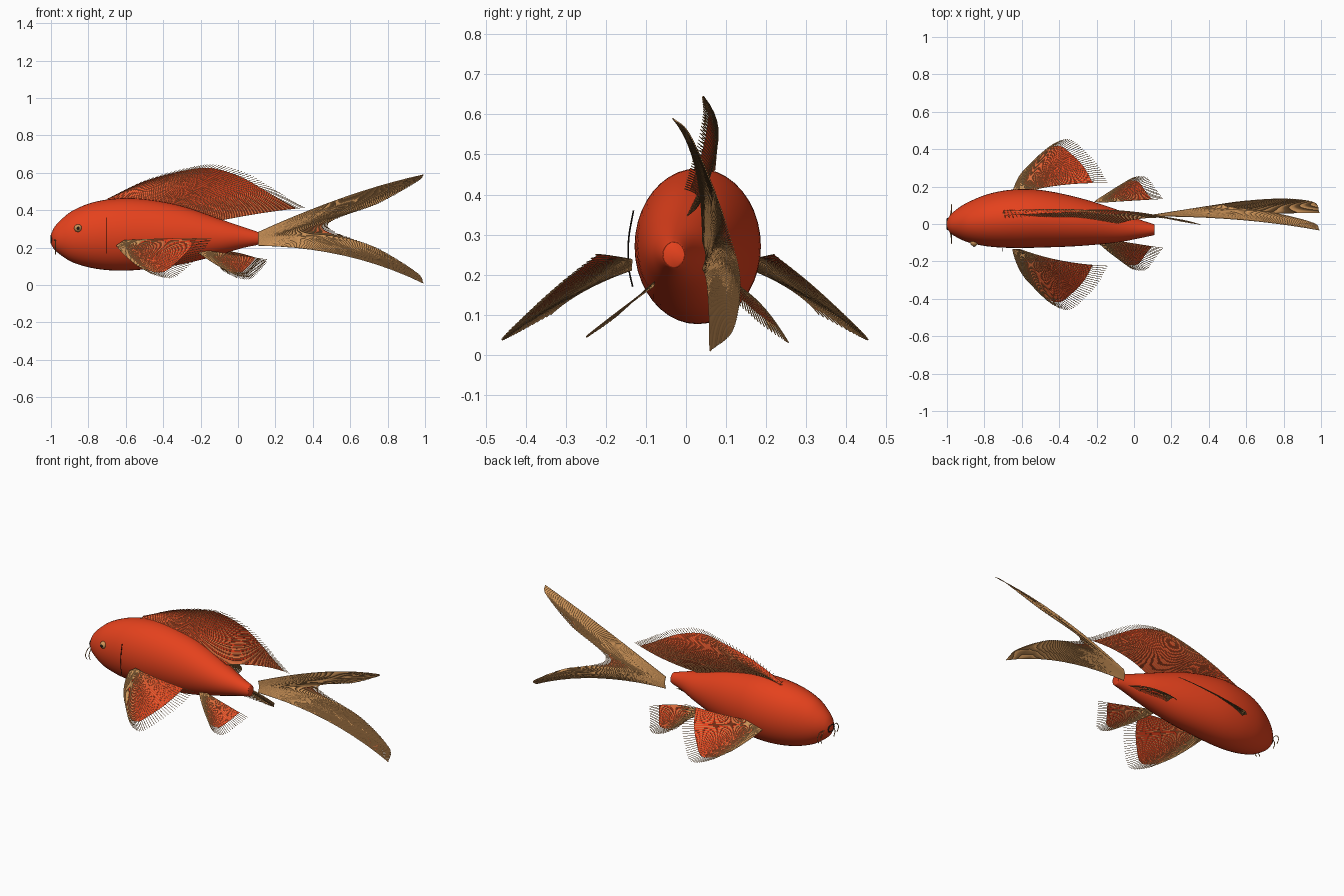
import bpy, bmesh, math
from mathutils import Vector

cube = bpy.data.objects.get("Cube")
if cube:
    bpy.data.objects.remove(cube, do_unlink=True)


def material(name, rgb):
    mat = bpy.data.materials.new(name)
    mat.use_nodes = True
    color = (*rgb, 1)
    mat.diffuse_color = color
    mat.node_tree.nodes["Principled BSDF"].inputs["Base Color"].default_value = color
    return mat


RED = material("orange red", (0.78, 0.053, 0.012))
TAN = material("tan", (0.62, 0.3, 0.1))
DARK = material("near black", (0.012, 0.008, 0.006))


def sample(points, s):
    """Smooth point at s (0..1) along a list of control points."""
    pts = [Vector(p) for p in points]
    last = len(pts) - 1
    i = min(int(s * last), last - 1)
    t = s * last - i
    b, c = pts[i], pts[i + 1]
    a = pts[i - 1] if i > 0 else b * 2 - c
    d = pts[i + 2] if i + 2 <= last else c * 2 - b
    return (b * 2 + (c - a) * t + (a * 2 - b * 5 + c * 4 - d) * t ** 2
            + (b * 3 - a - c * 3 + d) * t ** 3) / 2


def add_mesh(name, mesh, mat):
    obj = bpy.data.objects.new(name, mesh)
    bpy.context.collection.objects.link(obj)
    mesh.materials.clear()
    mesh.materials.append(mat)
    return obj


def loft(name, rows, mat, closed=False):
    """Skin rows of points; closed rows become capped rings."""
    bm = bmesh.new()
    grid = [[bm.verts.new(p) for p in row] for row in rows]
    for low, high in zip(grid, grid[1:]):
        n = len(low)
        for j in range(n if closed else n - 1):
            k = (j + 1) % n
            bm.faces.new((low[j], low[k], high[k], high[j]))
    if closed:
        bm.faces.new(grid[0])
        bm.faces.new(grid[-1])
    bmesh.ops.recalc_face_normals(bm, faces=bm.faces)
    mesh = bpy.data.meshes.new(name)
    bm.to_mesh(mesh)
    bm.free()
    obj = add_mesh(name, mesh, mat)
    bpy.ops.object.select_all(action="DESELECT")
    obj.select_set(True)
    bpy.context.view_layer.objects.active = obj
    bpy.ops.object.shade_smooth_by_angle(angle=math.radians(50))


def strands(name, paths, radius, mat):
    """Thin tubes along paths, stored as one mesh."""
    curve = bpy.data.curves.new(name, "CURVE")
    curve.dimensions = "3D"
    curve.bevel_depth = radius
    curve.bevel_resolution = 0
    curve.use_fill_caps = True
    for path in paths:
        spline = curve.splines.new("POLY")
        spline.points.add(len(path) - 1)
        for point, p in zip(spline.points, path):
            point.co = (*p, 1)
    temp = bpy.data.objects.new(name + " path", curve)
    bpy.context.collection.objects.link(temp)
    graph = bpy.context.evaluated_depsgraph_get()
    mesh = bpy.data.meshes.new_from_object(temp.evaluated_get(graph))
    bpy.data.objects.remove(temp, do_unlink=True)
    add_mesh(name, mesh, mat)


def fin(name, base, outer, rays, fringe, bulge=(0, 0, 0), middle=None,
        radius=.0015, reach=1):
    """Membrane from base towards outer edge, with rays that stick out past it."""
    def point(s, t):
        a, c = sample(base, s), sample(outer, s)
        b = sample(middle, s) if middle else (a + c) / 2 + Vector(bulge)
        return (a * (2 * t - 1) * (t - 1) + b * 4 * t * (1 - t)
                + c * t * (2 * t - 1))
    steps = 10
    params = [i / (rays - 1) for i in range(rays)]
    loft(name + "_membrane", [[point(s, j / steps * reach) for j in range(steps + 1)]
                              for s in params], RED)
    strands(name + "_rays", [[point(s, j / steps * (1 + fringe))
                              for j in range(steps + 1)] for s in params], radius, TAN)


# Body: elliptical sections as (x, y centre, z centre) and (y radius, z radius)
centres = [(-1, 0, .245), (-.98, 0, .25), (-.94, .005, .255), (-.88, .01, .26),
           (-.78, .02, .266), (-.65, .028, .27), (-.5, .028, .272), (-.3, .012, .267),
           (-.1, -.01, .258), (.02, -.025, .255), (.1, -.03, .25), (.11, -.03, .25)]
radii = [(.022, .026), (.05, .062), (.08, .1), (.11, .14), (.14, .175), (.156, .193),
         (.154, .188), (.13, .156), (.09, .096), (.053, .058), (.031, .036), (.026, .03)]
radii = [(0, *r) for r in radii]
rings = []
for i in range(56):
    c, r = sample(centres, i / 55), sample(radii, i / 55)
    rings.append([c + Vector((0, r.y * math.cos(a), r.z * math.sin(a)))
                  for a in (math.tau * k / 40 for k in range(40))])
loft("body", rings, RED, closed=True)

# Dorsal fin
fin("dorsal_fin",
    [(-.7, .04, .45), (-.5, .035, .45), (-.3, .03, .41), (-.1, 0, .345)],
    [(-.69, .045, .465), (-.5, .055, .555), (-.3, .062, .61), (-.15, .054, .626),
     (0, .055, .585), (.13, .042, .515), (.22, .025, .46), (.31, .01, .41)],
    66, .11, bulge=(0, .03, .005))

# Forked tail fin, upper lobe to notch to lower lobe
fin("tail_fin",
    [(.11, .042, .283), (.11, .05, .248), (.11, .042, .212)],
    [(.95, -.025, .58), (.91, .012, .54), (.72, .06, .432), (.46, .1, .315),
     (.72, .13, .2), (.91, .115, .085), (.95, .06, .03)],
    120, .055,
    middle=[(.55, .025, .462), (.5, .045, .41), (.4, .065, .35), (.28, .075, .283),
            (.4, .09, .25), (.5, .085, .205), (.55, .055, .163)],
    radius=.002, reach=.96)

# Paired fins, the back pair set further out to meet the curved body
for side, word in ((1, "back"), (-1, "front")):
    def flip(points, shift):
        return [(x, side * y + max(side, 0) * shift, z) for x, y, z in points]
    fin("pectoral_fin_" + word,
        flip([(-.65, .135, .212), (-.61, .135, .238)], .03),
        flip([(-.56, .315, .12), (-.48, .39, .08), (-.4, .418, .07), (-.33, .37, .12),
              (-.265, .3, .185), (-.22, .22, .25)], 0),
        42, .18, bulge=(-.01, side * .012, .003))
    fin("pelvic_fin_" + word,
        flip([(-.21, .08, .172), (-.18, .075, .185)], .04),
        flip([(-.1, .175, .1), (-.04, .215, .073), (.02, .215, .07), (.06, .165, .105),
              (.095, .12, .145)], .012),
        30, .2, bulge=(-.005, 0, .008 + side * .007))

# Eye with pupil
for name, y, radius, mat in (("eye", -.098, .021, TAN), ("pupil", -.112, .01, DARK)):
    bm = bmesh.new()
    bmesh.ops.create_uvsphere(bm, u_segments=20, v_segments=12, radius=radius)
    for face in bm.faces:
        face.smooth = True
    mesh = bpy.data.meshes.new(name)
    bm.to_mesh(mesh)
    bm.free()
    add_mesh(name, mesh, mat).location = (-.855, y, .304)

# Gill line, mouth ring and barbels
gill = [(-.705, -.133, .17), (-.705, -.143, .22), (-.705, -.143, .29), (-.705, -.131, .36)]
strands("gill_line", [[sample(gill, i / 12) for i in range(13)]], .002, DARK)

mouth = [(-.998, .028 * math.cos(a), .245 + .02 * math.sin(a))
         for a in (math.tau * k / 24 for k in range(25))]
strands("mouth", [mouth], .005, DARK)

barbels = []
for side in (1, -1):
    for reach, top in ((.105, .24), (.07, .225)):
        path = [(-.985, side * .03, top), (-.976, side * reach * .75, top),
                (-.975, side * reach, top - .03), (-.975, side * reach * .85, top - .06)]
        barbels.append([sample(path, i / 12) for i in range(13)])
strands("barbels", barbels, .0025, TAN)
